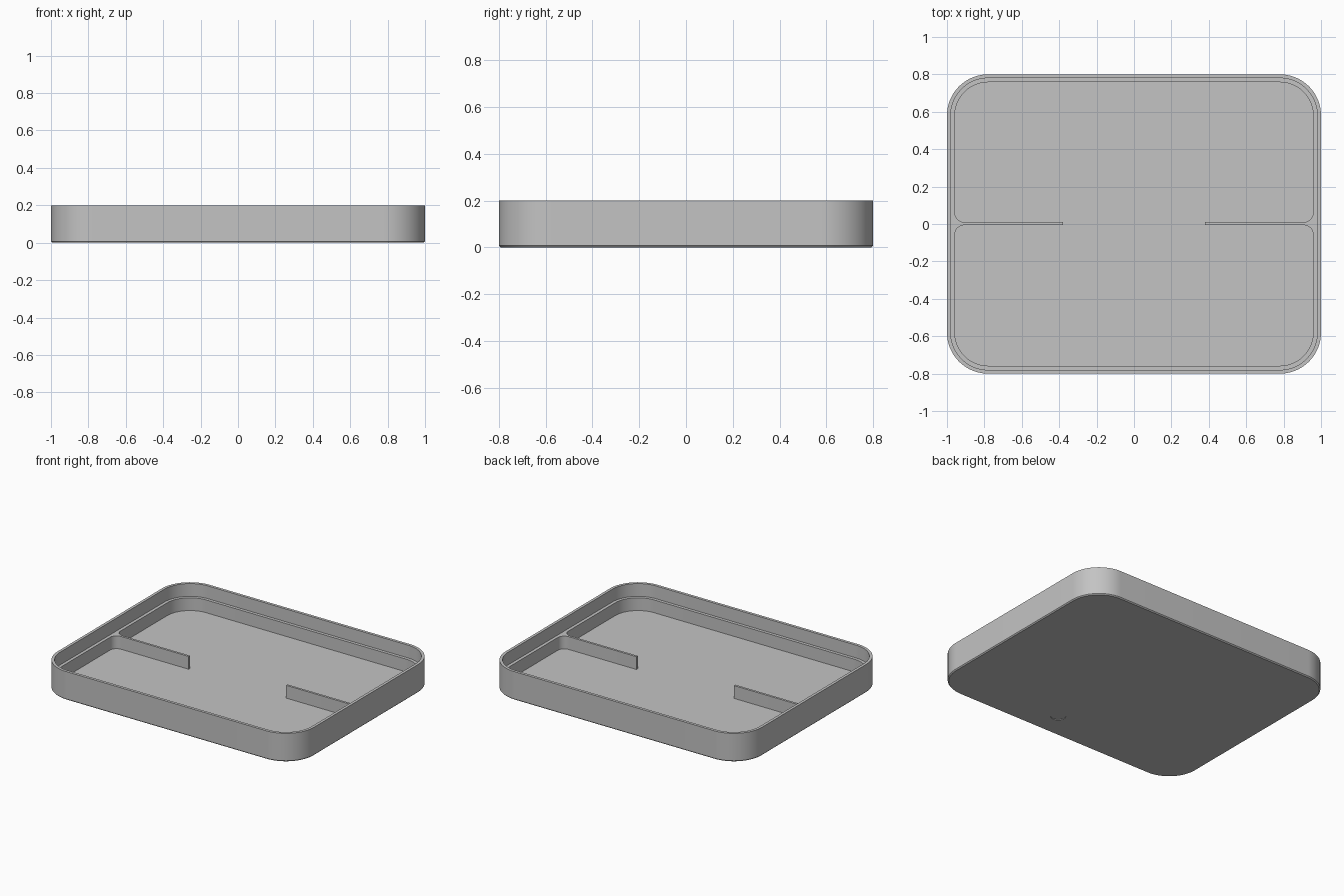
import bpy, bmesh
from math import cos, sin, pi

cube = bpy.data.objects.get("Cube")
if cube:
    bpy.data.objects.remove(cube, do_unlink=True)

HALF_X, HALF_Y, RADIUS = 1.0, 0.8, 0.22
LEDGE_Z, FLOOR_Z, INNER = 0.11, 0.02, 0.042

grey = bpy.data.materials.new("plain grey")
grey.use_nodes = True
grey.diffuse_color = (0.55, 0.55, 0.55, 1)
grey.node_tree.nodes["Principled BSDF"].inputs["Base Color"].default_value = grey.diffuse_color


def finish(name, bm):
    """Turn a bmesh into a shaded object with the grey material."""
    bmesh.ops.recalc_face_normals(bm, faces=bm.faces)
    mesh = bpy.data.meshes.new(name)
    bm.to_mesh(mesh)
    bm.free()
    mesh.materials.append(grey)
    obj = bpy.data.objects.new(name, mesh)
    bpy.context.collection.objects.link(obj)
    return obj


def smooth(obj):
    bpy.ops.object.select_all(action='DESELECT')
    obj.select_set(True)
    bpy.context.view_layer.objects.active = obj
    bpy.ops.object.shade_smooth_by_angle(angle=pi / 6)


def arc(cx, cy, r, start, end, steps):
    angles = [start + (end - start) * i / steps for i in range(steps + 1)]
    return [(cx + r * cos(a), cy + r * sin(a)) for a in angles]


def rounded_rectangle(inset):
    cx, cy, points = HALF_X - RADIUS, HALF_Y - RADIUS, []
    for i, (sx, sy) in enumerate([(1, 1), (-1, 1), (-1, -1), (1, -1)]):
        points += arc(sx * cx, sy * cy, RADIUS - inset, i * pi / 2, (i + 1) * pi / 2, 20)
    return points


# Tray shell: one rounded outline lofted through the wall section
section = [(0.007, 0), (0, 0.007), (0, 0.2), (0.02, 0.2),
           (0.02, LEDGE_Z), (INNER, LEDGE_Z), (INNER, FLOOR_Z)]
bm = bmesh.new()
rings = [[bm.verts.new((x, y, z)) for x, y in rounded_rectangle(inset)]
         for inset, z in section]
for low, high in zip(rings, rings[1:]):
    for i in range(len(low)):
        j = (i + 1) % len(low)
        bm.faces.new((low[i], low[j], high[j], high[i]))
bm.faces.new(rings[0])
bm.faces.new(rings[-1])
tray = finish("tray", bm)

# Shallow round recess in the underside
bm = bmesh.new()
bmesh.ops.create_cone(bm, cap_ends=True, segments=32, radius1=0.05, radius2=0.05, depth=0.008)
cutter = finish("recess_cutter", bm)
cutter.location = (0.12, -0.61, 0)
cutter.hide_render = True
cut = tray.modifiers.new("recess", 'BOOLEAN')
cut.operation, cut.solver, cut.object = 'DIFFERENCE', 'EXACT', cutter
bpy.context.view_layer.objects.active = tray
bpy.ops.object.modifier_apply(modifier=cut.name)
bpy.data.objects.remove(cutter, do_unlink=True)
smooth(tray)

# Divider ribs: half-length fins that flare into the side walls
wall, tip, half, flare, centre = HALF_X - INNER, 0.38, 0.008, 0.05, 0.002
upper = [(tip, half)] + arc(wall - flare, half + flare, flare, -pi / 2, 0, 8)
outline = upper + [(x, -y) for x, y in reversed(upper)]
for name, side in (("left_divider", 1), ("right_divider", -1)):
    bm = bmesh.new()
    bottom, top = [[bm.verts.new((side * x, y + centre, z)) for x, y in outline]
                   for z in (FLOOR_Z, LEDGE_Z)]
    bm.faces.new(top)
    bm.faces.new(bottom)
    for i in range(len(top)):
        j = (i + 1) % len(top)
        bm.faces.new((bottom[i], bottom[j], top[j], top[i]))
    smooth(finish(name, bm))
